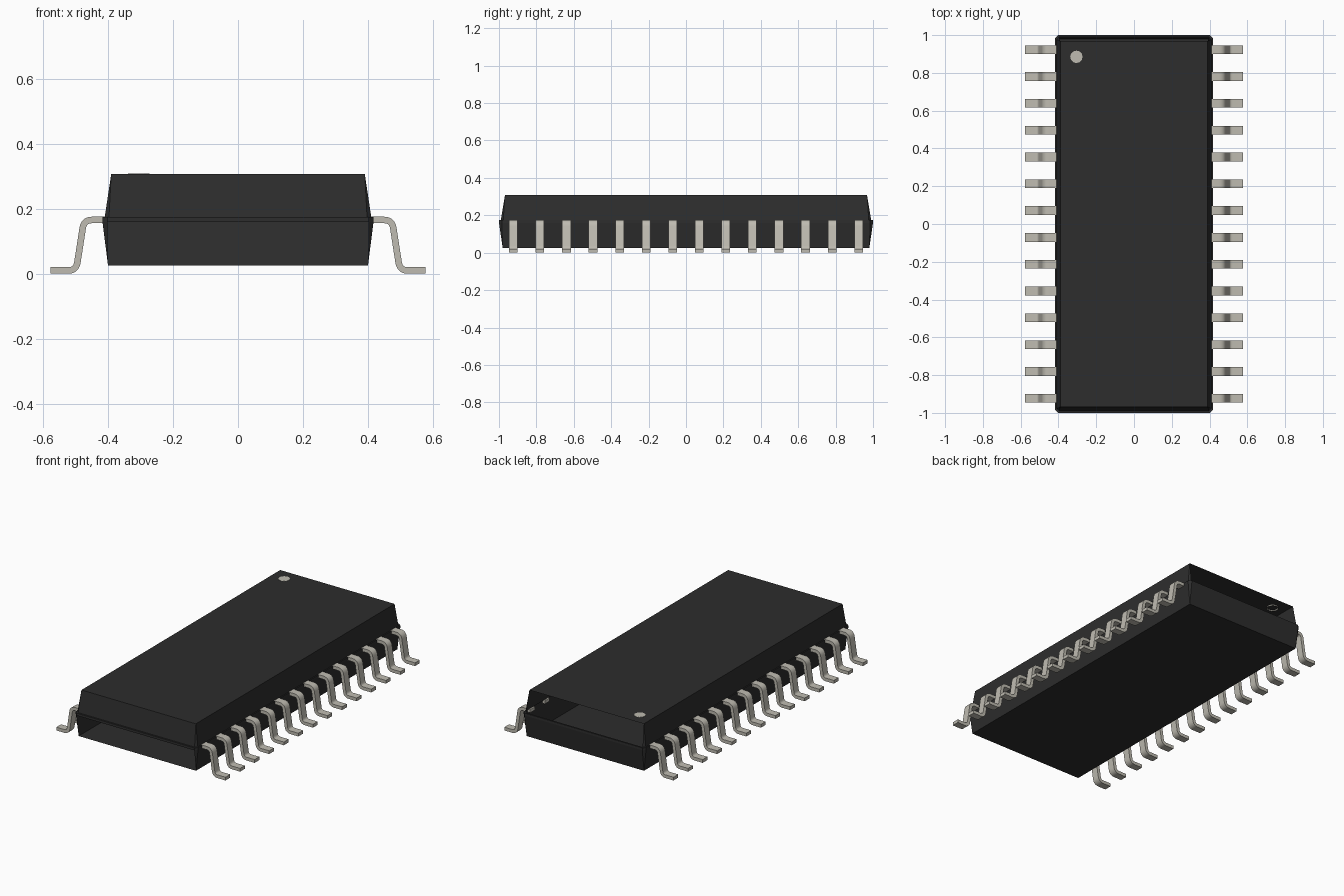
import bpy, bmesh, math
from mathutils import Vector

cube = bpy.data.objects.get("Cube")
if cube:
    bpy.data.objects.remove(cube, do_unlink=True)


def make_material(name, rgb, roughness):
    mat = bpy.data.materials.new(name)
    mat.use_nodes = True
    mat.diffuse_color = (*rgb, 1)
    bsdf = mat.node_tree.nodes["Principled BSDF"]
    bsdf.inputs["Base Color"].default_value = (*rgb, 1)
    bsdf.inputs["Roughness"].default_value = roughness
    return mat


black = make_material("black plastic", (0.026, 0.026, 0.026), 0.6)
tin = make_material("tin grey", (0.52, 0.50, 0.44), 0.5)


def make_object(name, bm, mat, angle=None):
    mesh = bpy.data.meshes.new(name)
    bm.to_mesh(mesh)
    bm.free()
    mesh.materials.append(mat)
    obj = bpy.data.objects.new(name, mesh)
    bpy.context.collection.objects.link(obj)
    if angle:
        bpy.ops.object.select_all(action="DESELECT")
        obj.select_set(True)
        bpy.context.view_layer.objects.active = obj
        bpy.ops.object.shade_smooth_by_angle(angle=math.radians(angle))
    return obj


# Body: stacked rectangles whose corners are clipped around the seam
def ring(bm, hx, hy, c, z):
    pts = [(hx, c - hy), (hx, hy - c), (hx - c, hy), (c - hx, hy),
           (-hx, hy - c), (-hx, c - hy), (c - hx, -hy), (hx - c, -hy)]
    return [bm.verts.new((x, y, z)) for x, y in pts]


levels = [(0.40, 0.98, 0.0, 0.026),      # underside
          (0.417, 1.0, 0.015, 0.16),     # seam band
          (0.417, 1.0, 0.015, 0.175),
          (0.41, 0.99, 0.013, 0.175),    # ledge
          (0.39, 0.968, 0.0, 0.308)]     # top
BACK, FRONT = 2, 6
open_sides = {(0, FRONT), (3, BACK)}     # shell has no wall here

bm = bmesh.new()
rings = [ring(bm, *level) for level in levels]
for k in range(len(rings) - 1):
    low, high = rings[k], rings[k + 1]
    for i in range(8):
        if (k, i) not in open_sides:
            j = (i + 1) % 8
            bm.faces.new((low[i], low[j], high[j], high[i]))
bm.faces.new(rings[0][::-1])
bm.faces.new(rings[-1])
bmesh.ops.remove_doubles(bm, verts=bm.verts, dist=0.0005)
make_object("body", bm, black)

# Round marker at the first pin, a shallow capped ring set into the top
bm = bmesh.new()
bmesh.ops.create_cone(bm, cap_ends=True, segments=12, radius1=0.033,
                      radius2=0.033, depth=0.009)
bottom = [f for f in bm.faces if f.normal.z < -0.9]
bmesh.ops.delete(bm, geom=bottom, context="FACES_ONLY")
marker = make_object("pin_one_marker", bm, tin)
marker.location = (-0.305, 0.885, 0.3048)


# Pin: gull-wing centre line with rounded bends
def rounded_path(points, cut, steps=6):
    pts = [Vector(p) for p in points]
    path = [pts[0]]
    for a, b, c in zip(pts, pts[1:], pts[2:]):
        start = b + (a - b).normalized() * cut
        end = b + (c - b).normalized() * cut
        for s in range(steps + 1):
            t = s / steps
            path.append(start * (1 - t) ** 2 + b * 2 * t * (1 - t) + end * t * t)
    return path + [pts[-1]]


def pin_mesh(side, half_thick=0.01, half_width=0.023):
    path = rounded_path([(0.40, 0.166), (0.474, 0.166),
                         (0.498, 0.0105), (0.577, 0.0105)], 0.025)
    bm = bmesh.new()
    sections = []
    for i, p in enumerate(path):
        d = (path[min(i + 1, len(path) - 1)] - path[max(i - 1, 0)]).normalized()
        n = Vector((-d.y, d.x)) * half_thick
        corners = [(p + n, -1), (p + n, 1), (p - n, 1), (p - n, -1)]
        sections.append([bm.verts.new((side * q.x, s * half_width, q.y))
                         for q, s in corners])
    for a, b in zip(sections, sections[1:]):
        for i in range(4):
            j = (i + 1) % 4
            bm.faces.new((a[i], a[j], b[j], b[i]))
    bm.faces.new(sections[0])
    bm.faces.new(sections[-1][::-1])
    bmesh.ops.recalc_face_normals(bm, faces=bm.faces)
    return bm


# Fourteen pins along each long side, sharing one mesh per side
COUNT, PITCH = 14, 0.142
for side, label in ((1, "left"), (-1, "right")):
    first = make_object(f"{label}_pin_01", pin_mesh(side), tin, 35)
    first.location.y = PITCH * (COUNT - 1) / 2
    for n in range(1, COUNT):
        pin = bpy.data.objects.new(f"{label}_pin_{n + 1:02d}", first.data)
        pin.location.y = first.location.y - n * PITCH
        bpy.context.collection.objects.link(pin)
